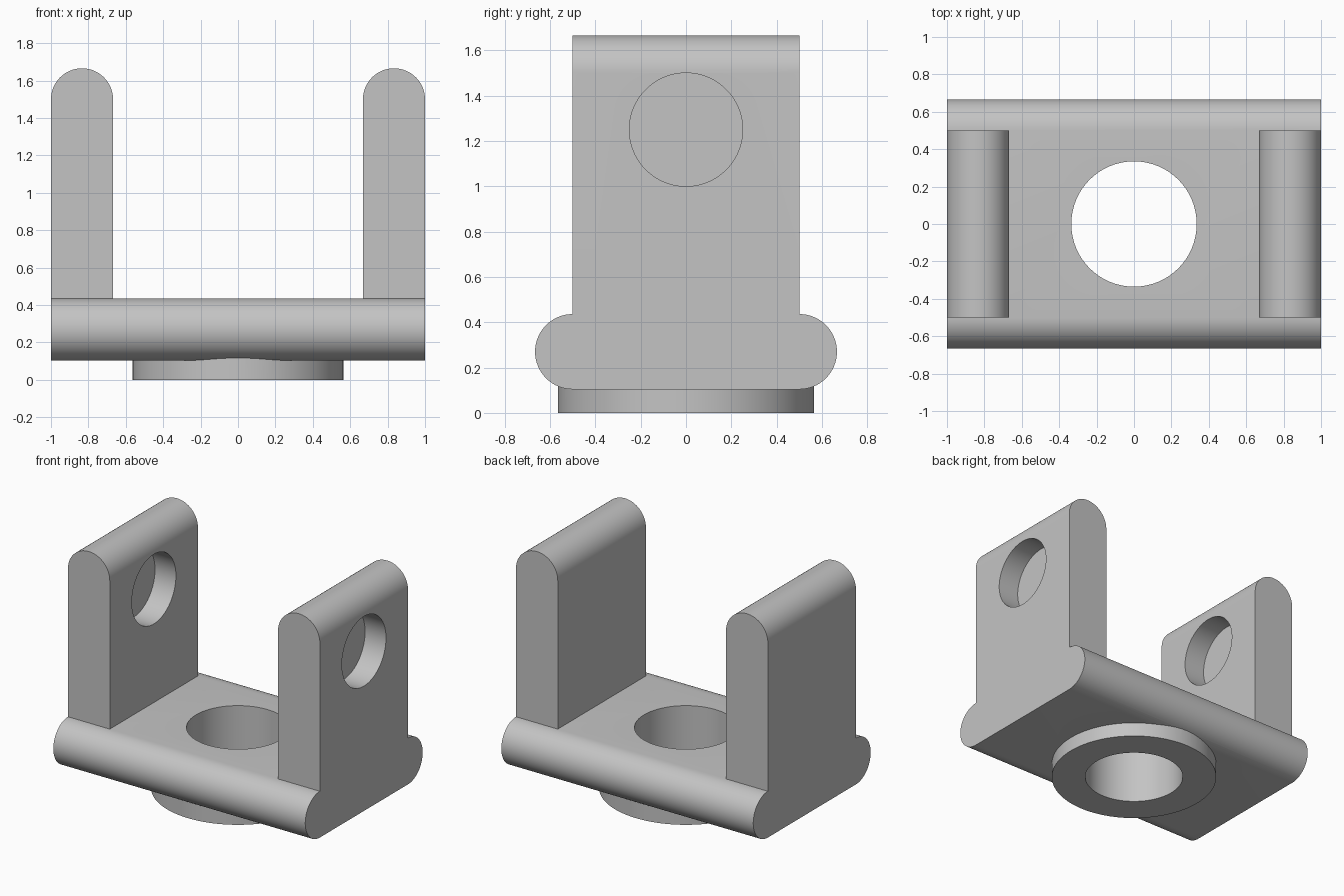
import bpy
import bmesh
from math import cos, sin, pi, radians
from mathutils import Matrix, Vector

if "Cube" in bpy.data.objects:
    bpy.data.objects.remove(bpy.data.objects["Cube"], do_unlink=True)

ROUND = 0.166          # radius of every rounded edge
BASE_Z = 0.27          # mid height of the base plate
ARM_X = 1 - ROUND      # centre of each arm
HOLE_Z = 1.25          # centre of the arm pockets

grey = bpy.data.materials.new("plain grey")
grey.use_nodes = True
grey.diffuse_color = (0.55, 0.55, 0.55, 1)
grey.node_tree.nodes["Principled BSDF"].inputs["Base Color"].default_value = (0.55, 0.55, 0.55, 1)


def add_object(name, bm):
    bmesh.ops.recalc_face_normals(bm, faces=bm.faces)
    mesh = bpy.data.meshes.new(name)
    bm.to_mesh(mesh)
    bm.free()
    mesh.materials.append(grey)
    obj = bpy.data.objects.new(name, mesh)
    bpy.context.collection.objects.link(obj)
    return obj


def arc(u, v, radius, start, end, steps=32):
    angles = [start + (end - start) * i / steps for i in range(steps + 1)]
    return [(u + radius * cos(a), v + radius * sin(a)) for a in angles]


def extrude(name, points, direction):
    bm = bmesh.new()
    face = bm.faces.new([bm.verts.new(p) for p in points])
    new = bmesh.ops.extrude_face_region(bm, geom=[face])["geom"]
    verts = [v for v in new if isinstance(v, bmesh.types.BMVert)]
    bmesh.ops.translate(bm, verts=verts, vec=Vector(direction))
    return add_object(name, bm)


def cylinder(name, radius, length, centre, along_x=False):
    bm = bmesh.new()
    matrix = Matrix.Translation(centre)
    if along_x:
        matrix = matrix @ Matrix.Rotation(pi / 2, 4, "Y")
    bmesh.ops.create_cone(bm, cap_ends=True, segments=96, radius1=radius,
                          radius2=radius, depth=length, matrix=matrix)
    return add_object(name, bm)


def combine(target, other, operation):
    other.hide_render = True
    mod = target.modifiers.new(operation.lower(), "BOOLEAN")
    mod.operation = operation
    mod.solver = "EXACT"
    mod.object = other
    bpy.context.view_layer.objects.active = target
    bpy.ops.object.modifier_apply(modifier=mod.name)
    bpy.data.objects.remove(other, do_unlink=True)


# Base plate with fully rounded front and back edges
outline = arc(0.5, BASE_Z, ROUND, -pi / 2, pi / 2) + arc(-0.5, BASE_Z, ROUND, pi / 2, 3 * pi / 2)
bracket = extrude("clevis_bracket", [(-1, y, z) for y, z in outline], (2, 0, 0))

# Two upright arms with rounded tops
for side in (-1, 1):
    x = side * ARM_X
    outline = arc(x, 1.5, ROUND, 0, pi) + [(x - ROUND, BASE_Z), (x + ROUND, BASE_Z)]
    arm = extrude("arm", [(u, -0.5, v) for u, v in outline], (0, 1, 0))
    combine(bracket, arm, "UNION")

# Round boss under the plate
combine(bracket, cylinder("boss", 0.565, 0.2, (0, 0, 0.1)), "UNION")

# Through bore, and a blind pocket in the +x face of each arm
combine(bracket, cylinder("bore_cutter", 0.335, 2, (0, 0, 0)), "DIFFERENCE")
for side in (-1, 1):
    pocket = cylinder("pocket_cutter", 0.25, 0.4, (side * ARM_X + 0.2, 0, HOLE_Z), along_x=True)
    combine(bracket, pocket, "DIFFERENCE")

# Smooth curves, sharp edges
bpy.ops.object.select_all(action="DESELECT")
bracket.select_set(True)
bpy.context.view_layer.objects.active = bracket
bpy.ops.object.shade_smooth_by_angle(angle=radians(25))
